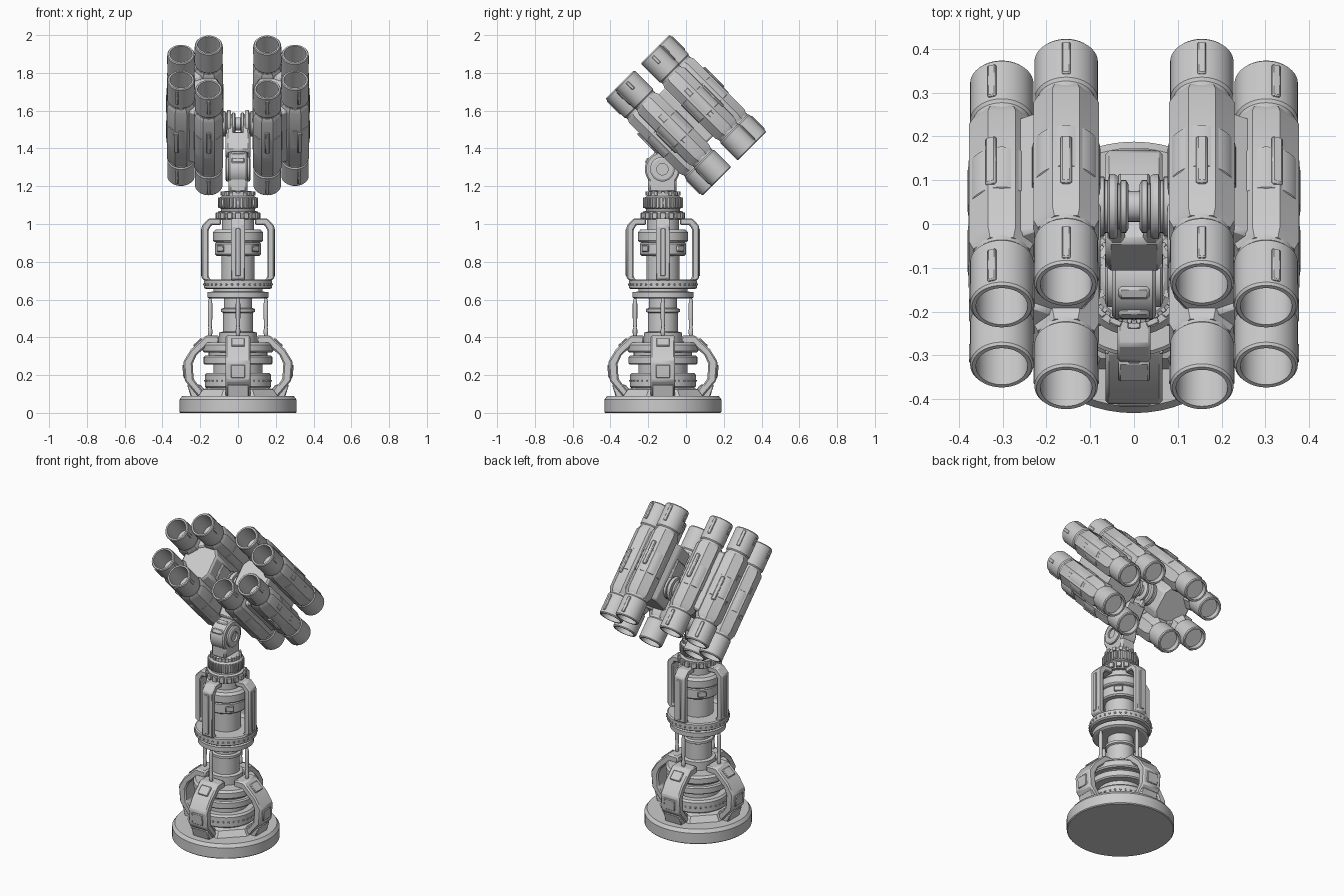
import bpy, bmesh
from math import pi, sin, cos, radians
from mathutils import Matrix, Vector

if "Cube" in bpy.data.objects:
    bpy.data.objects.remove(bpy.data.objects["Cube"])

T = Matrix.Translation
def R(deg, axis): return Matrix.Rotation(radians(deg), 4, axis)

def finish(name, bm, mat, bevel=0.0):
    bmesh.ops.remove_doubles(bm, verts=bm.verts, dist=1e-6)
    bmesh.ops.recalc_face_normals(bm, faces=bm.faces)
    me = bpy.data.meshes.new(name)
    bm.to_mesh(me)
    bm.free()
    me.transform(mat)
    me.shade_smooth()
    me.set_sharp_from_angle(angle=radians(30))
    ob = bpy.data.objects.new(name, me)
    bpy.context.collection.objects.link(ob)
    if bevel:
        m = ob.modifiers.new("bevel", 'BEVEL')
        m.width, m.segments, m.limit_method = bevel, 1, 'ANGLE'
    return ob

def lathe(name, prof, mat, seg=48, turn=0.0):
    """Revolve (radius, height) points about z; open ends are capped."""
    bm = bmesh.new()
    prof = [(0, prof[0][1])] + list(prof) + [(0, prof[-1][1])]
    rings = []
    for r, z in prof:
        if r == 0:
            rings.append([bm.verts.new((0, 0, z))] * seg)
        else:
            rings.append([bm.verts.new((r * cos(2*pi*i/seg + turn), r * sin(2*pi*i/seg + turn), z))
                          for i in range(seg)])
    for a, b in zip(rings, rings[1:]):
        for i in range(seg):
            j = (i + 1) % seg
            vs = list(dict.fromkeys([a[i], a[j], b[j], b[i]]))
            if len(vs) > 2:
                bm.faces.new(vs)
    return finish(name, bm, mat)

def prism(name, pts, depth, mat, bevel=0.0):
    """Polygon in local x,z extruded along y, centred."""
    bm = bmesh.new()
    f = bm.faces.new([bm.verts.new((x, -depth/2, z)) for x, z in pts])
    g = bmesh.ops.extrude_face_region(bm, geom=[f])
    bmesh.ops.translate(bm, vec=(0, depth, 0),
                        verts=[v for v in g['geom'] if isinstance(v, bmesh.types.BMVert)])
    return finish(name, bm, mat, bevel)

def boxes(name, size, mats, bevel=0.0):
    """One object holding a box at each matrix."""
    bm = bmesh.new()
    for m in mats:
        bmesh.ops.create_cube(bm, size=1, matrix=m @ Matrix.Diagonal((*size, 1)))
    return finish(name, bm, Matrix(), bevel)

def around(n, r, z, off=0.0):
    return [PED @ R(360*i/n + off, 'Z') @ T((r, 0, z)) for i in range(n)]

# ---------------- pedestal ----------------
PED = T((0, -0.122, 0))
lathe("base_disc", [(.305, 0), (.31, .005), (.31, .07), (.295, .09)], PED, 64)
lathe("base_star_plate", [(.23, .085), (.2, .125), (.15, .14)], PED, 8, pi/8)
lathe("lower_drum", [(.165, .13), (.175, .14), (.175, .2), (.165, .212), (.13, .212), (.13, .255),
                     (.175, .255), (.182, .262), (.182, .295), (.175, .303), (.155, .303), (.155, .32),
                     (.18, .32), (.187, .328), (.187, .36), (.175, .372), (.1, .372), (.1, .425),
                     (.08, .43), (.08, .53), (.09, .535), (.09, .55), (.075, .555), (.075, .615)], PED)
lathe("middle_flange", [(.15, .605), (.162, .612), (.162, .64), (.13, .642), (.13, .655), (.17, .655),
                        (.18, .662), (.18, .7), (.172, .706)], PED)
lathe("upper_column", [(.088, .7), (.088, .83), (.115, .832), (.122, .84), (.122, .895), (.115, .902),
                       (.128, .906), (.133, .912), (.133, .955), (.12, .97), (.085, .972), (.085, 1.02),
                       (.105, 1.02), (.105, 1.065), (.09, 1.07), (.09, 1.08), (.098, 1.085),
                       (.098, 1.14), (.085, 1.148), (.085, 1.165), (.07, 1.175)], PED)
boxes("gear_teeth", (.014, .012, .055), around(30, .099, 1.113), .002)
boxes("collar_lugs", (.022, .03, .034), around(16, .107, 1.043), .003)
boxes("crown_lugs", (.014, .018, .022), around(14, .085, 1.162))
boxes("lower_rivets", (.008, .01, .01), around(36, .176, .17), .002)
boxes("flange_rivets", (.008, .01, .01), around(36, .181, .68), .002)
boxes("drum_latches", (.012, .05, .035), around(4, .13, .87, 45), .004)

LOWER = [(.1, .41), (.17, .41), (.25, .335), (.29, .27), (.282, .17), (.21, .085),
         (.165, .085), (.235, .18), (.24, .26), (.22, .305), (.155, .365), (.1, .365)]
UPPER = [(.09, 1.03), (.155, 1.03), (.192, .99), (.192, .712), (.175, .7), (.14, .7),
         (.155, .72), (.155, .97), (.14, .995), (.09, .995)]
for i in range(4):
    m = PED @ R(90 * i, 'Z')
    prism("lower_bracket", LOWER, .13, m, .008)
    prism("lower_bracket_foot", [(.14, .085), (.25, .085), (.27, .15), (.2, .15)], .115, m, .005)
    boxes("lower_bracket_panel", (.016, .075, .07), [m @ T((.284, 0, .22)) @ R(5, 'Y')], .004)
    boxes("lower_bracket_slot", (.016, .07, .06), [m @ T((.212, 0, .371)) @ R(-47, 'Y')], .004)
    prism("upper_bracket", UPPER, .075, m, .006)
    boxes("upper_bracket_rib", (.012, .028, .25), [m @ T((.191, 0, .85))], .003)
    lathe("strut", [(.006, .4), (.012, .42), (.012, .44), (.009, .45), (.012, .5), (.012, .58),
                    (.006, .61)], m @ T((.148, 0, 0)), 12)

# ---------------- elbow and arm ----------------
ELBOW, HUB = Vector((0, -.125, 1.29)), Vector((0, .04, 1.53))
XAX = R(90, 'Y')
boxes("elbow_neck", (.1, .15, .1), [T((0, -.125, 1.215))], .012)
lathe("elbow_wheel", [(.085, -.05), (.093, -.042), (.093, .042), (.085, .05)], T(ELBOW) @ XAX)
for s in (-1, 1):
    lathe("elbow_cap", [(.065, 0), (.065, .012), (.055, .018), (.03, .018), (.03, .006)],
          T(ELBOW + Vector((s*.048, 0, 0))) @ R(90*s, 'Y'), 32)
boxes("elbow_band", (.07, .03, .06), [T(ELBOW) @ R(a, 'X') @ T((0, 0, .07)) for a in (60, 20)], .006)
d = HUB - ELBOW
tilt = Matrix.Rotation(-0.6, 4, 'X')
boxes("arm_block", (.13, .09, .13), [T(ELBOW + d*.52) @ tilt], .012)
boxes("arm_cheek", (.04, .085, .16), [T(ELBOW + d*.7 + Vector((s*.04, 0, 0))) @ tilt for s in (-1, 1)], .01)
lathe("hub_axle", [(.035, -.1), (.035, .1)], T(HUB) @ XAX, 32)
for s in (-1, 1):
    lathe("hub_discs", [(.05, .012), (.06, .018), (.06, .03), (.052, .032), (.052, .037), (.07, .038),
                        (.074, .044), (.074, .056), (.06, .06), (.06, .066), (.068, .068),
                        (.068, .082), (.055, .086), (.055, .11)], T(HUB) @ R(90*s, 'Y'))

# ---------------- launcher pods (local y runs to the rear, local z across the tubes) ----------------
POD = T((0, 0, 1.575)) @ R(-45, 'X')
ALONG = R(-90, 'X')
TUBE = [(.059, -.22), (.059, -.363), (.068, -.363), (.0725, -.357), (.0725, -.222), (.067, -.215),
        (.067, .228), (.0725, .235), (.0725, .357), (.068, .363), (.059, .363), (.059, .33)]
SLEEVE = [(.068, -.06), (.078, -.055), (.078, .075), (.068, .08)]
SHELL = [(.07, -.205), (.081, -.185), (.081, .195), (.07, .22)]
for side in (-1, 1):
    for up in (-1, 1):
        for label, x, u in (("inner", .155, .167), ("outer", .302, .097)):
            c = POD @ T((side*x, 0, up*u))
            lathe(label + "_tube", TUBE, c @ ALONG, 40)
            lathe(label + "_shell", SHELL, c @ ALONG, 8, pi/8)
            lathe(label + "_sleeve", SLEEVE, c @ ALONG, 40)
            lean = 0 if label == "inner" else 18
            o = c @ R(side*up*lean, 'Y') @ Matrix.Diagonal((1, 1, up, 1))
            boxes(label + "_end_fins", (.02, .1, .012), [o @ T((0, y, .072)) for y in (-.3, .295)], .003)
            boxes(label + "_handle", (.026, .15, .014),
                  [o @ T((0, -.04 if label == "inner" else .03, .08))], .005)
            # small clamps on both flanks of each end cap
            boxes(label + "_clamps", (.012, .05, .018),
                  [c @ T((k*.069, y, 0)) for k in (-1, 1) for y in (-.32,)], .003)
        # web joining the inner and outer tube of a pair
        boxes("pair_web", (.1, .38, .09),
              [POD @ T((side*.228, .0, up*.125)) @ R(side*up*25, 'Y')], .01)
    # core block between the upper and lower pair
    core = [(.088, .06), (.12, .11), (.22, .11), (.3, .03), (.3, -.03), (.22, -.11), (.12, -.11), (.088, -.06)]
    prism("pod_core", [(side*x, z) for x, z in core], .36, POD, .01)
    boxes("pod_mount_plate", (.02, .2, .1), [POD @ T((side*.086, .0, 0))], .006)
    boxes("pod_side_rail", (.012, .2, .03), [POD @ T((side*.372, 0, k*.097)) for k in (-1, 1)], .004)
